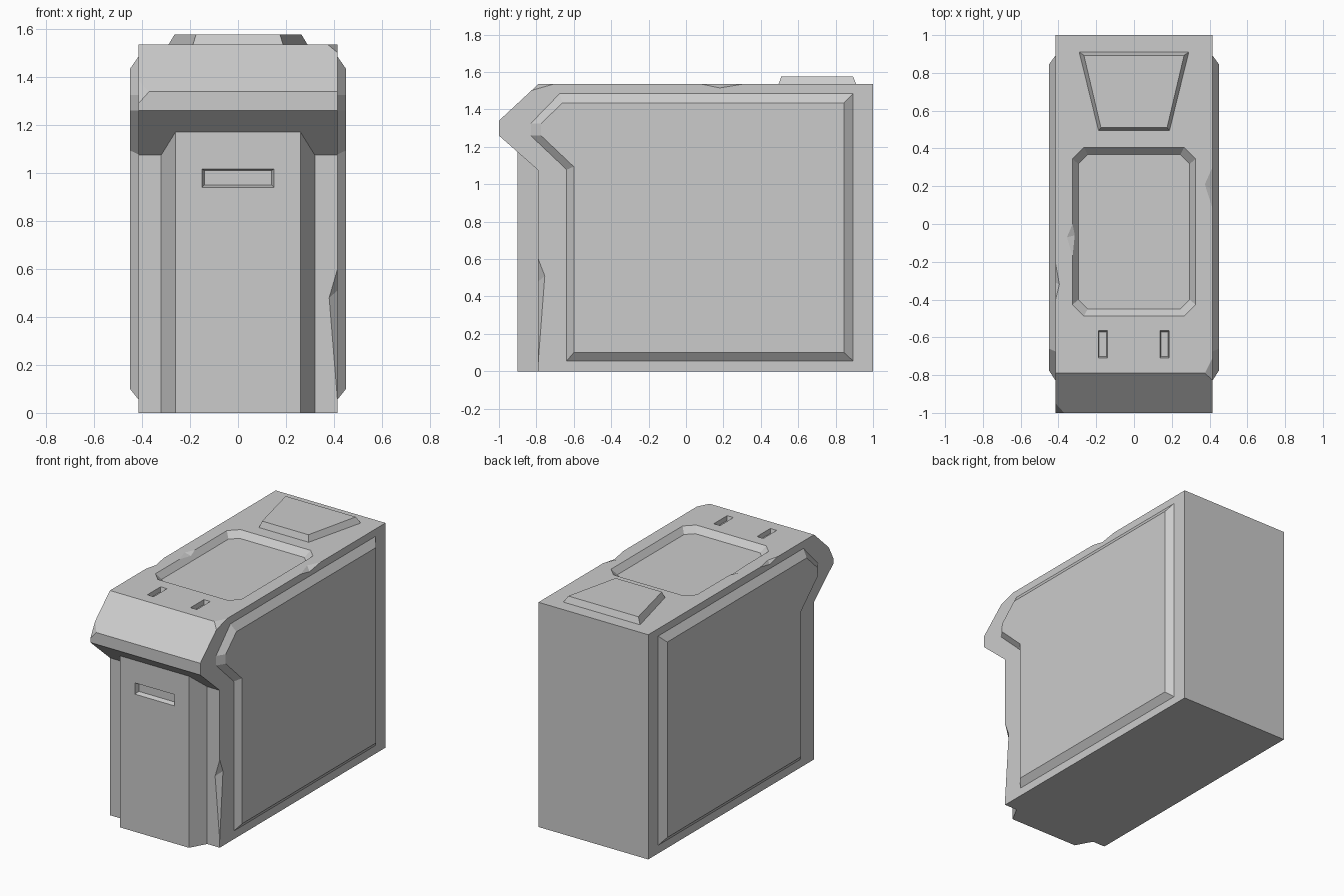
import bpy, bmesh
from mathutils import Vector

if "Cube" in bpy.data.objects:
    bpy.data.objects.remove(bpy.data.objects["Cube"])


def finish(name, bm):
    bmesh.ops.recalc_face_normals(bm, faces=bm.faces)
    mesh = bpy.data.meshes.new(name)
    bm.to_mesh(mesh)
    bm.free()
    ob = bpy.data.objects.new(name, mesh)
    bpy.context.collection.objects.link(ob)
    return ob


def loft(name, loop_a, loop_b):
    """Closed solid between two matching loops."""
    bm = bmesh.new()
    a = [bm.verts.new(p) for p in loop_a]
    b = [bm.verts.new(p) for p in loop_b]
    bm.faces.new(a)
    bm.faces.new(b)
    for i in range(len(a)):
        j = (i + 1) % len(a)
        bm.faces.new((a[i], a[j], b[j], b[i]))
    return finish(name, bm)


def boolean(ob, other, operation='DIFFERENCE'):
    """Apply a boolean and discard the helper."""
    other.hide_render = True
    mod = ob.modifiers.new("bool", 'BOOLEAN')
    mod.operation, mod.solver, mod.object = operation, 'EXACT', other
    bpy.context.view_layer.objects.active = ob
    bpy.ops.object.modifier_apply(modifier=mod.name)
    bpy.data.objects.remove(other)


def pocket(ob, rim, floor):
    """Cut a tapered recess, extending the cutter past the rim."""
    rim, floor = [Vector(p) for p in rim], [Vector(p) for p in floor]
    boolean(ob, loft("pocket_cutter", floor,
                     [r + (r - f) * 0.5 for r, f in zip(rim, floor)]))


def tetra_cut(ob, pts):
    bm = bmesh.new()
    bmesh.ops.convex_hull(bm, input=[bm.verts.new(p) for p in pts])
    boolean(ob, finish("chip_cutter", bm))


def edge_chip(ob, a, b, c, d):
    """Notch an edge: a, b lie on the edge, c-d is the valley line."""
    a, b, c, d = map(Vector, (a, b, c, d))
    m = (c + d) / 2
    tetra_cut(ob, [a + (a - m) * 0.2, b + (b - m) * 0.2,
                   c + (c - d) * 0.4, d + (d - c) * 0.4])


def corner_chip(ob, corner, *tri):
    """Slice off a corner along the plane of three points."""
    tri = [Vector(p) for p in tri]
    m = sum(tri, Vector()) / 3
    tetra_cut(ob, [m + (p - m) * 1.4 for p in tri] + [m + (Vector(corner) - m) * 4])


def chamfered(x, y0, y1, c, z):
    """Rectangle with cut corners."""
    return [(-x + c, y0, z), (x - c, y0, z), (x, y0 + c, z), (x, y1 - c, z),
            (x - c, y1, z), (-x + c, y1, z), (-x, y1 - c, z), (-x, y0 + c, z)]


W, TOP = 0.415, 1.535

# Main body with overhanging wedge head
profile = [(1, 0), (1, TOP), (-0.79, TOP), (-1, 1.34), (-1, 1.26), (-0.79, 1.075), (-0.79, 0)]
body = loft("case_body", [(-W, y, z) for y, z in profile], [(W, y, z) for y, z in profile])

# Front panel merged into the body under the overhang
plan = [(-0.32, -0.7), (-0.32, -0.79), (-0.26, -0.9), (0.26, -0.9), (0.32, -0.79), (0.32, -0.7)]
boolean(body, loft("front_panel", [(x, y, 0) for x, y in plan],
                   [(x, y, 1.2) for x, y in plan]), 'UNION')

# Front slot
pocket(body, [(-0.15, -0.9, 0.94), (0.15, -0.9, 0.94), (0.15, -0.9, 1.017), (-0.15, -0.9, 1.017)],
       [(-0.14, -0.87, 0.95), (0.14, -0.87, 0.95), (0.14, -0.87, 1.01), (-0.14, -0.87, 1.01)])

# Top tray recess and two small slots
pocket(body, chamfered(0.325, -0.487, 0.405, 0.06, TOP), chamfered(0.295, -0.45, 0.367, 0.05, TOP - 0.04))
for cx in (-0.165, 0.162):
    def rect(w, l, z):
        return [(cx + sx * w, -0.637 + sy * l, z) for sx, sy in ((-1, -1), (1, -1), (1, 1), (-1, 1))]
    pocket(body, rect(0.024, 0.072, TOP), rect(0.019, 0.064, TOP - 0.03))

# Worn chips along the edges
edge_chip(body, (W, -0.79, 0.6), (W, -0.79, 0.05), (0.38, -0.79, 0.48), (W, -0.755, 0.51))
edge_chip(body, (W, 0.3, TOP), (W, 0.085, TOP), (0.375, 0.21, TOP), (W, 0.18, 1.515))
edge_chip(body, (-W, -0.21, TOP), (-W, -0.4, TOP), (-0.395, -0.32, TOP), (-W, -0.31, 1.515))
edge_chip(body, (-0.325, 0, TOP), (-0.325, -0.17, TOP), (-0.355, -0.07, TOP), (-0.314, -0.06, 1.52))
corner_chip(body, (W, -0.79, TOP), (W, -0.71, TOP), (0.375, -0.79, TOP), (W, -0.825, 1.502))
corner_chip(body, (-W, -1, 1.34), (-W, -0.95, 1.386), (-0.37, -1, 1.34), (-W, -1, 1.29))

# Raised bevelled side panels
outer = [(-0.83, 1.325), (-0.675, 1.485), (0.893, 1.485), (0.893, 0.056),
         (-0.638, 0.056), (-0.638, 1.078), (-0.83, 1.26)]
inner = [(-0.775, 1.325), (-0.66, 1.435), (0.845, 1.435), (0.845, 0.1),
         (-0.6, 0.1), (-0.6, 1.094), (-0.775, 1.26)]
for side, s in (("right", 1), ("left", -1)):
    loft(side + "_panel", [(s * W, y, z) for y, z in outer], [(s * 0.45, y, z) for y, z in inner])

# Raised tapered plate at the rear of the top
loft("top_plate",
     [(-0.29, 0.91, TOP), (0.29, 0.91, TOP), (0.188, 0.495, TOP), (-0.188, 0.495, TOP)],
     [(-0.265, 0.893, 1.577), (0.265, 0.893, 1.577), (0.175, 0.51, 1.577), (-0.175, 0.51, 1.577)])
